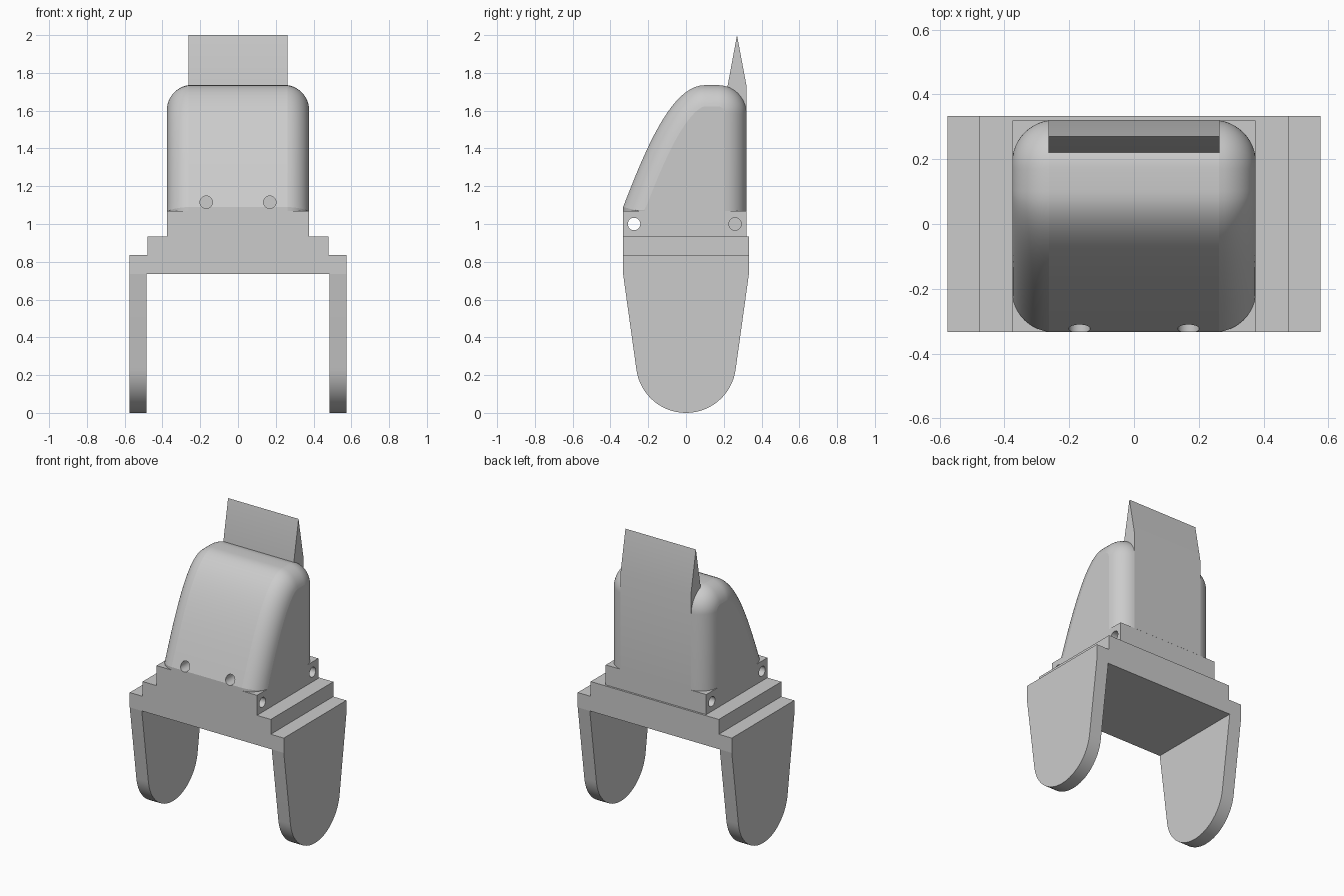
import bpy, bmesh
from math import sin, cos, pi, radians
from mathutils import Vector

cube = bpy.data.objects.get("Cube")
if cube:
    bpy.data.objects.remove(cube, do_unlink=True)

grey = bpy.data.materials.new("plain grey")
grey.use_nodes = True
GREY = (0.6, 0.6, 0.6, 1)
grey.diffuse_color = GREY
grey.node_tree.nodes["Principled BSDF"].inputs["Base Color"].default_value = GREY


def loft(name, rings):
    """Skin closed rings of equal length and cap both ends."""
    bm = bmesh.new()
    loops = [[bm.verts.new(p) for p in ring] for ring in rings]
    n = len(loops[0])
    for a, b in zip(loops, loops[1:]):
        for i in range(n):
            j = (i + 1) % n
            bm.faces.new((a[i], a[j], b[j], b[i]))
    bm.faces.new(reversed(loops[0]))
    bm.faces.new(loops[-1])
    if bm.calc_volume(signed=True) < 0:
        bmesh.ops.reverse_faces(bm, faces=bm.faces)
    mesh = bpy.data.meshes.new(name)
    bm.to_mesh(mesh)
    bm.free()
    mesh.materials.append(grey)
    ob = bpy.data.objects.new(name, mesh)
    bpy.context.collection.objects.link(ob)
    return ob


def side_prism(name, profile, x0, x1):
    return loft(name, [[(x, y, z) for y, z in profile] for x in (x0, x1)])


def box(name, hx, y0, y1, z0, z1):
    return side_prism(name, [(y0, z0), (y1, z0), (y1, z1), (y0, z1)], -hx, hx)


def activate(ob):
    bpy.ops.object.select_all(action='DESELECT')
    ob.select_set(True)
    bpy.context.view_layer.objects.active = ob


def smooth(ob, degrees=30):
    activate(ob)
    bpy.ops.object.shade_smooth_by_angle(angle=radians(degrees))


def drill(ob, start, end, radius=0.033):
    """Cut a round hole from start to end."""
    a, b = Vector(start), Vector(end)
    bpy.ops.mesh.primitive_cylinder_add(vertices=48, radius=radius, depth=(b - a).length,
                                        location=(a + b) / 2)
    cutter = bpy.context.object
    cutter.hide_render = True
    cutter.rotation_euler = (b - a).to_track_quat('Z', 'Y').to_euler()
    activate(ob)
    mod = ob.modifiers.new("hole", 'BOOLEAN')
    mod.operation, mod.solver, mod.object = 'DIFFERENCE', 'EXACT', cutter
    mod.use_self = True
    bpy.ops.object.modifier_apply(modifier=mod.name)
    bpy.data.objects.remove(cutter, do_unlink=True)


# Stepped base
D = 0.333
box("base_lower_step", 0.575, -D, D, 0.735, 0.835)
box("base_middle_step", 0.478, -D, D, 0.835, 0.935)
mount = box("base_upper_block", 0.375, -D, 0.32, 0.935, 1.07)
drill(mount, (-0.5, -0.275, 1.0), (0.5, -0.275, 1.0))
for s in (-1, 1):
    drill(mount, (s * 0.5, 0.26, 1.0), (s * 0.27, 0.26, 1.0))
smooth(mount)

# Tapered legs with round feet
R, tilt = 0.265, radians(8)
leg = [(D, 0.735), (-D, 0.735)]
for i in range(33):
    a = pi + tilt + (pi - 2 * tilt) * i / 32
    leg.append((R * cos(a), R + R * sin(a)))
for name, s in (("left_leg", 1), ("right_leg", -1)):
    smooth(side_prism(name, leg, s * 0.485, s * 0.575))

# Hood side profile: straight foot, swept front, round back
FOOT = 1.07
hood_path = [Vector((-D, FOOT))]
ctrl = [Vector(p) for p in ((-D, 1.09), (-0.22, 1.38), (-0.08, 1.735), (0.1, 1.735))]
for i in range(21):
    t = i / 20
    u = 1 - t
    hood_path.append(ctrl[0] * u**3 + ctrl[1] * 3 * u * u * t
                     + ctrl[2] * 3 * u * t * t + ctrl[3] * t**3)
for i in range(15):
    a = pi / 2 * (1 - i / 14)
    hood_path.append(Vector((0.17 + 0.15 * cos(a), 1.585 + 0.15 * sin(a))))
hood_path.append(Vector((0.32, FOOT)))


def inset(path, d):
    """Offset the path inward, leaving its ends on the base."""
    out = []
    for i, p in enumerate(path):
        t = (path[min(i + 1, len(path) - 1)] - path[max(i - 1, 0)]).normalized()
        if i in (0, len(path) - 1):
            t = Vector((0, 1 if i == 0 else -1))
        q = p + Vector((t.y, -t.x)) * d
        if 0 < i < len(path) - 1:
            q.y = max(q.y, FOOT + 0.002)
        out.append(q)
    return out


# Rounded side edges: inset the profile along a slightly flattened arc
HX, STEPS = 0.375, 10
lo, hi = radians(8), radians(82)
F = 0.113 / (sin(hi) - sin(lo))
half = []
for i in range(STEPS + 1):
    a = lo + (hi - lo) * i / STEPS
    half.append((HX - F * (sin(hi) - sin(a)), inset(hood_path, F * (cos(lo) - cos(a)))))
sections = [(-x, p) for x, p in reversed(half)] + half
hood = loft("hood", [[(x, p.x, p.y) for p in path] for x, path in sections])
for s in (-1, 1):
    drill(hood, (s * 0.168, -0.336, 1.115), (s * 0.168, -0.22, 1.115))
smooth(hood, 11)

# Wedge fin running down the back of the hood
fin = side_prism("fin", [(0.22, FOOT), (0.3205, FOOT), (0.3205, 1.73), (0.27, 2.0), (0.22, 1.73)],
                 -0.263, 0.263)
smooth(fin)
